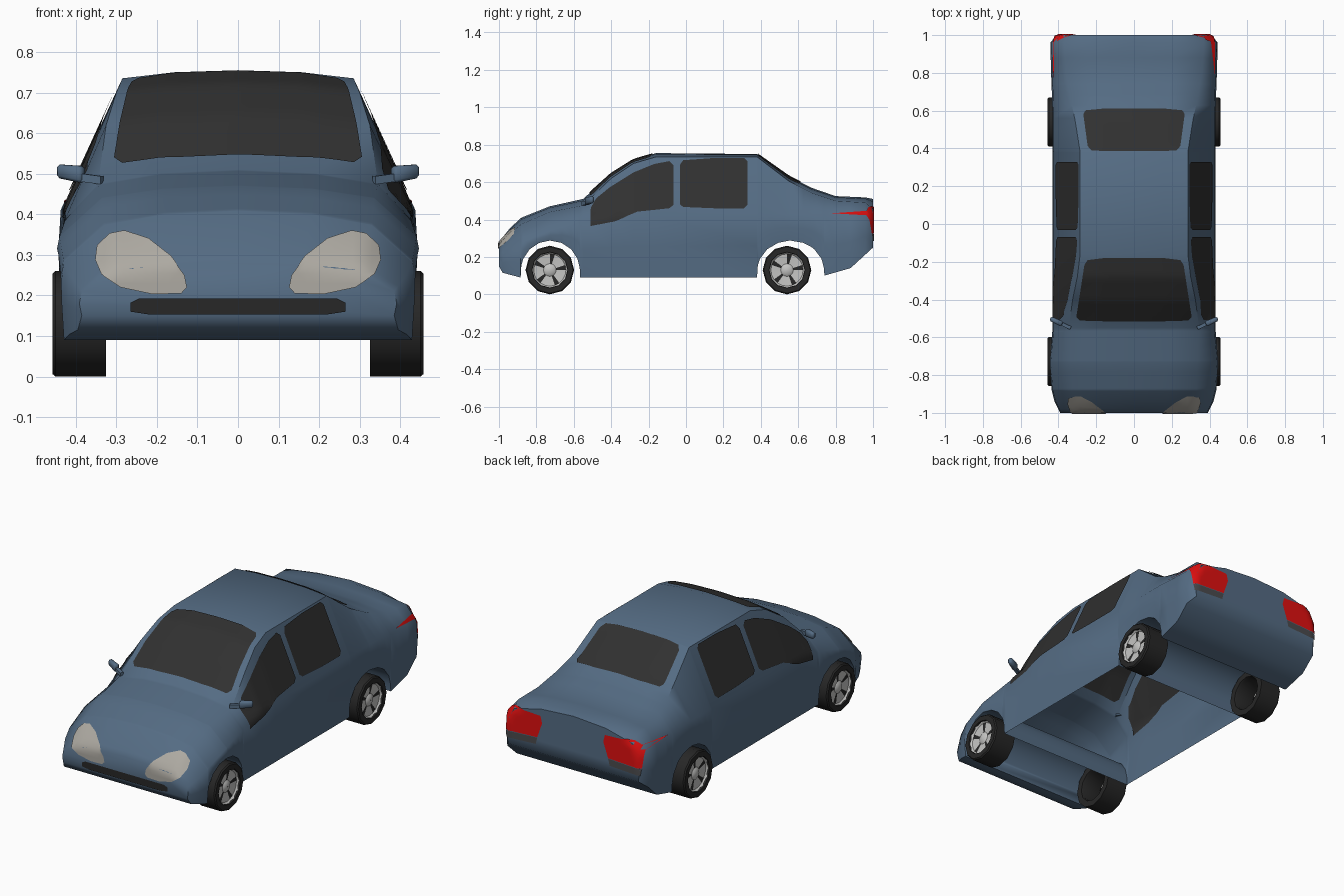
import bpy, bmesh, math
from mathutils import Vector
from mathutils.bvhtree import BVHTree

if "Cube" in bpy.data.objects:
    bpy.data.objects.remove(bpy.data.objects["Cube"])


def material(name, r, g, b):
    m = bpy.data.materials.new(name)
    m.diffuse_color = (r, g, b, 1)
    m.use_nodes = True
    m.node_tree.nodes["Principled BSDF"].inputs["Base Color"].default_value = m.diffuse_color
    return m


BLUE = material("blue paint", 0.09, 0.15, 0.23)
GLASS = material("dark glass", 0.03, 0.03, 0.03)
RUBBER = material("black rubber", 0.02, 0.02, 0.02)
LIGHT = material("headlight lens", 0.42, 0.40, 0.36)
RED = material("red lens", 0.75, 0.005, 0.005)
GREY = material("grey lens", 0.07, 0.07, 0.075)
RIM = material("wheel metal", 0.55, 0.55, 0.54)


def finish(name, bm, mats, angle=40):
    me = bpy.data.meshes.new(name)
    bm.to_mesh(me)
    for m in mats:
        me.materials.append(m)
    me.shade_smooth()
    me.set_sharp_from_angle(angle=math.radians(angle))
    ob = bpy.data.objects.new(name, me)
    bpy.context.collection.objects.link(ob)
    return ob


# Body stations: y, top z, top half width, top edge z, belt half width, belt z
KEYS = [
    (-1.00, .280, .300, .262, .385, .210), (-.94, .355, .310, .325, .415, .250),
    (-.88, .410, .330, .375, .430, .285), (-.73, .470, .335, .440, .440, .345),
    (-.55, .510, .345, .475, .425, .390), (-.40, .645, .325, .620, .425, .410),
    (-.28, .720, .300, .700, .425, .420), (-.16, .755, .285, .735, .425, .420),
    (.38, .750, .285, .735, .425, .430), (.55, .630, .312, .605, .425, .430),
    (.67, .570, .338, .543, .428, .430), (.80, .525, .360, .500, .433, .420),
    (.96, .518, .370, .490, .437, .410), (1.00, .510, .368, .455, .405, .380)]
BASE = [(-1.0, .15), (-.98, .115), (-.885, .09), (.385, .09), (.74, .10), (.88, .14), (1.0, .25)]
ARCHES = [(-.725, .157), (.56, .178)]


def interp(table, y):
    for a, b in zip(table, table[1:]):
        if y <= b[0] + 1e-9:
            t = (y - a[0]) / (b[0] - a[0])
            return [p + (q - p) * t for p, q in zip(a[1:], b[1:])]
    return list(table[-1][1:])


def bottom(y):
    for c, r in ARCHES:
        if abs(y - c) < r:
            return .13 + .157 * math.sqrt(1 - ((y - c) / r) ** 2)
    return interp(BASE, y)[0]


# Body shell: lofted sections, wheel arches through the lower edge, open cabin floor
ys = {k[0] for k in KEYS} | {b[0] for b in BASE}
for c, r in ARCHES:
    ys |= {round(c + r * .998 * math.cos(k * math.pi / 8), 4) for k in range(9)}
    ys |= {round(c - r - .002, 4), round(c + r + .002, 4)}
ys = sorted(ys)
bm = bmesh.new()
rings = []
for y in ys:
    zt, wt, ze, w, zw = interp(KEYS, y)
    zb = bottom(y)
    half = [(wt * .55, zt - (zt - ze) * .25), (wt, ze), (w, zw), (w + .006, (zw + zb) / 2), (w, zb)]
    pts = [(-x, z) for x, z in reversed(half)] + [(0, zt)] + half
    rings.append([bm.verts.new((x, y, z)) for x, z in pts])
for i, (a, b) in enumerate(zip(rings, rings[1:])):
    n = len(a)
    for j in range(n - 1):
        bm.faces.new((a[j], a[j + 1], b[j + 1], b[j]))
    if not -.566 < (ys[i] + ys[i + 1]) / 2 < .38:
        bm.faces.new((a[-1], a[0], b[0], b[-1]))
bm.faces.new(rings[0])
bm.faces.new(rings[-1])
bmesh.ops.recalc_face_normals(bm, faces=bm.faces)
tree = BVHTree.FromBMesh(bm)
finish("body", bm, [BLUE], 50)

# Thin plates projected onto the body: view -> (ray start, ray direction)
VIEWS = {
    "top": (lambda u, v: (u, v, 2), (0, 0, -1)),
    "front": (lambda u, v: (u, -3, v), (0, 1, 0)),
    "back": (lambda u, v: (u, 3, v), (0, -1, 0)),
    "right": (lambda u, v: (3, u, v), (-1, 0, 0)),
    "left": (lambda u, v: (-3, u, v), (1, 0, 0))}


def plate(name, view, outline, mat, offsets=(.005,)):
    start, d = VIEWS[view]
    d = Vector(d)
    out = bmesh.new()
    for off in offsets:
        g = bmesh.new()
        g.faces.new([g.verts.new((u, v, 0)) for u, v in outline])
        for axis in (0, 1):
            lo = min(p[axis] for p in outline)
            hi = max(p[axis] for p in outline)
            n = max(2, int((hi - lo) / .022))
            for k in range(1, n):
                co, no = [0, 0, 0], [0, 0, 0]
                co[axis], no[axis] = lo + (hi - lo) * k / n + 1e-4, 1
                bmesh.ops.bisect_plane(g, geom=g.verts[:] + g.edges[:] + g.faces[:],
                                       plane_co=co, plane_no=no)
        lost = []
        for v in g.verts:
            hit, nor, _, _ = tree.ray_cast(Vector(start(v.co.x, v.co.y)), d)
            if hit is None:
                lost.append(v)
                continue
            v.co = hit + nor * (-off if nor.dot(d) > 0 else off)
        bmesh.ops.delete(g, geom=lost, context='VERTS')
        for f in g.faces:
            f.normal_update()
            if f.normal.dot(d) * off > 0:
                f.normal_flip()
        tmp = bpy.data.meshes.new("tmp")
        g.to_mesh(tmp)
        out.from_mesh(tmp)
        bpy.data.meshes.remove(tmp)
    finish(name, out, [mat], 60)


def both(half):
    return half + [(-x, v) for x, v in reversed(half)]


BOTH = (.005, -.005)
plate("windscreen", "top", both([(.15, -.512), (.285, -.508), (.305, -.49), (.262, -.215),
                                 (.245, -.19), (.15, -.178)]), GLASS, BOTH)
plate("rear_window", "top", both([(.15, .383), (.225, .387), (.245, .41), (.268, .58),
                                  (.255, .60), (.15, .61)]), GLASS, BOTH)
front_glass = [(-.51, .365), (-.508, .46), (-.48, .51), (-.40, .575), (-.28, .65), (-.17, .695),
               (-.09, .71), (-.068, .69), (-.068, .475), (-.09, .458), (-.26, .44), (-.38, .39)]
rear_glass = [(-.033, .48), (-.033, .69), (-.015, .715), (.15, .727), (.31, .727), (.328, .71),
              (.328, .475), (.31, .458), (.15, .458), (-.015, .465)]
lamp = [(.35, .285), (.345, .32), (.315, .35), (.28, .357), (.22, .338), (.165, .295), (.132, .25),
        (.126, .22), (.14, .205), (.21, .203), (.29, .22), (.335, .25)]
tail = [(.20, .46), (.19, .42), (.22, .335), (.418, .325), (.425, .43), (.37, .468)]
tail_low = [(.22, .332), (.23, .295), (.412, .285), (.418, .322)]
for side, s in (("right", 1), ("left", -1)):
    plate("front_side_window_" + side, side, front_glass, GLASS, BOTH)
    plate("rear_side_window_" + side, side, rear_glass, GLASS, BOTH)
    for name, view, shape, mat in (("headlight_", "front", lamp, LIGHT), ("tail_light_", "back", tail, RED),
                                   ("reflector_", "back", tail_low, GREY)):
        plate(name + side, view, [(x * s, z) for x, z in shape], mat)
plate("grille", "front", both([(.22, .153), (.265, .16), (.265, .182), (.245, .192)]), RUBBER)


# Lathe about the x axis; dark(ring, segment) picks the second material
def lathe(name, profile, n, centre, s, mats, dark=lambda i, k: 0):
    b = bmesh.new()
    rows = [[b.verts.new((s * x, centre[0] + r * math.sin(2 * math.pi * k / n),
                          centre[1] + r * math.cos(2 * math.pi * k / n))) for k in range(n)]
            for r, x in profile]
    for i, (p, q) in enumerate(zip(rows, rows[1:])):
        for k in range(n):
            f = b.faces.new((p[k], p[(k + 1) % n], q[(k + 1) % n], q[k]))
            f.material_index = dark(i, k)
    bmesh.ops.recalc_face_normals(b, faces=b.faces)
    return finish(name, b, mats, 35)


# Wheels: hollow tyre with a dished five-spoke rim
for pos, y in (("front", -.728), ("rear", .54)):
    for side, s in (("right", 1), ("left", -1)):
        tag = pos + "_" + side
        lathe("tyre_" + tag, [(.096, .325), (.13, .325), (.13, .450), (.124, .457), (.096, .457),
                              (.092, .435), (.092, .335), (.096, .325)], 12, (y, .13), s, [RUBBER])
        lathe("rim_" + tag, [(.097, .452), (.086, .440), (.034, .436), (.022, .445), (.001, .446)],
              20, (y, .13), s, [RIM, RUBBER], lambda i, k: int(i == 1 and k % 4 == 0))

# Door mirrors: tapered housing on a short arm
for side, s in (("right", 1), ("left", -1)):
    b = bmesh.new()
    bmesh.ops.create_cube(b, size=1)
    for v in b.verts:
        t = .8 if v.co.x > 0 else 1
        v.co = Vector((v.co.x * .07, v.co.y * .03 * t, v.co.z * .042 * t))
    bmesh.ops.bevel(b, geom=b.edges[:], offset=.007, segments=1, affect='EDGES')
    arm = bmesh.ops.create_cube(b, size=1)["verts"]
    for v in arm:
        v.co = Vector((v.co.x * .06 - .055, v.co.y * .018, v.co.z * .02 - .008))
    ang = math.radians(25)
    for v in b.verts:
        x, yy, z = v.co
        v.co = (s * (.412 + x * math.cos(ang) - yy * math.sin(ang)),
                -.515 + x * math.sin(ang) + yy * math.cos(ang), .502 + z + x * .12)
    bmesh.ops.recalc_face_normals(b, faces=b.faces)
    finish("mirror_" + side, b, [BLUE], 50)
